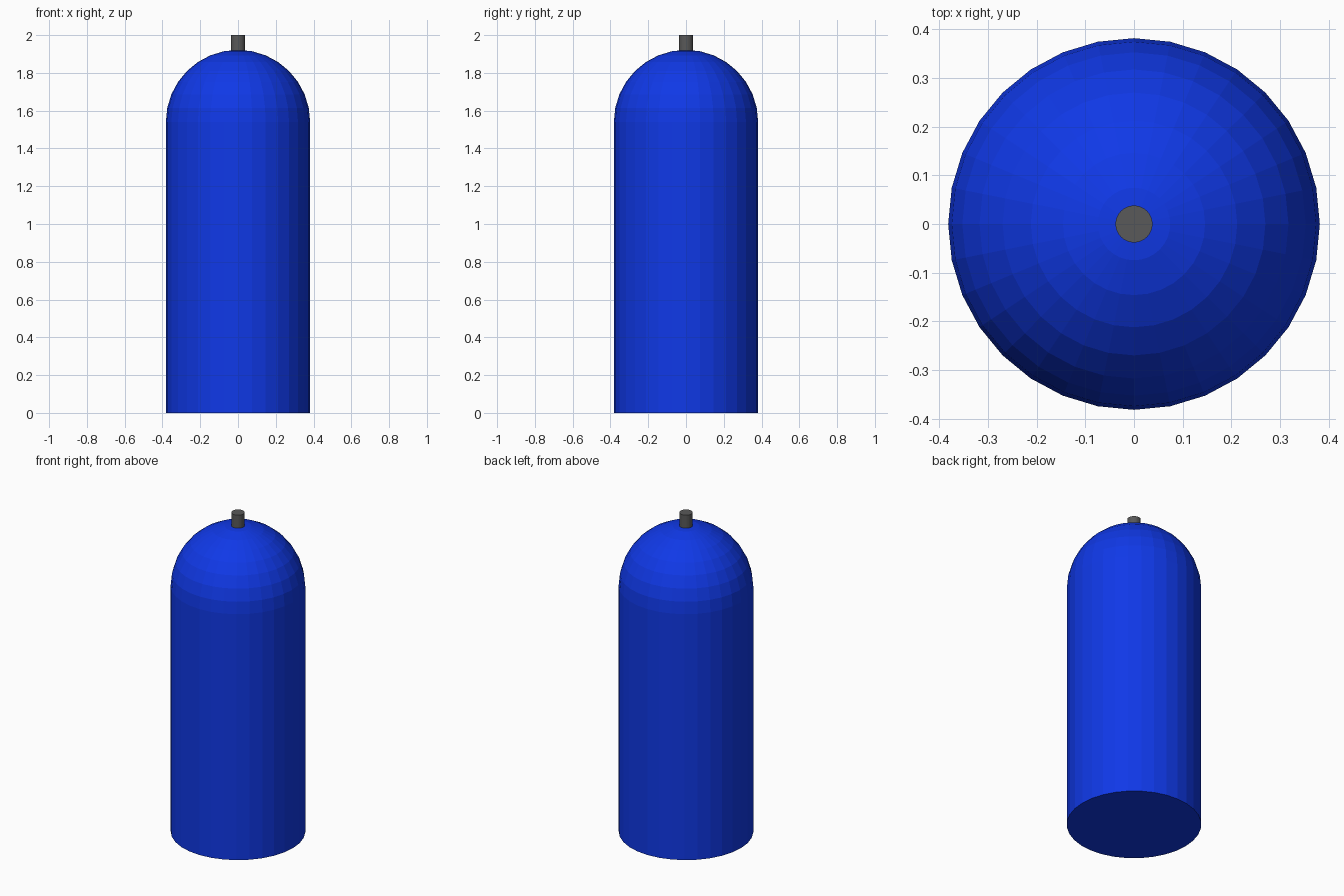
import bpy, bmesh, math

if "Cube" in bpy.data.objects:
    bpy.data.objects.remove(bpy.data.objects["Cube"])

SIDES = 32
RADIUS = 0.382
SHOULDER = 1.54   # height where the dome begins


def material(name, rgb):
    mat = bpy.data.materials.new(name)
    mat.diffuse_color = (*rgb, 1.0)
    mat.use_nodes = True
    mat.node_tree.nodes["Principled BSDF"].inputs["Base Color"].default_value = mat.diffuse_color
    return mat


def lathe(name, profile, mat):
    """Revolve (radius, z) points around z; flat faces, capped ends."""
    bm = bmesh.new()
    rings = []
    for r, z in profile:
        if r < 1e-6:
            rings.append([bm.verts.new((0, 0, z))])
        else:
            rings.append([bm.verts.new((r * math.cos(a), r * math.sin(a), z))
                          for a in (2 * math.pi * i / SIDES for i in range(SIDES))])
    for low, high in zip(rings, rings[1:]):
        for i in range(SIDES):
            j = (i + 1) % SIDES
            if len(high) == 1:
                bm.faces.new((low[i], low[j], high[0]))
            else:
                bm.faces.new((low[i], low[j], high[j], high[i]))
    # Flat end caps
    bm.faces.new(rings[0][::-1])
    if len(rings[-1]) > 1:
        bm.faces.new(rings[-1])
    mesh = bpy.data.meshes.new(name)
    bm.to_mesh(mesh)
    bm.free()
    mesh.materials.append(mat)
    obj = bpy.data.objects.new(name, mesh)
    bpy.context.collection.objects.link(obj)
    return obj


# Tank: straight wall with a hemispherical dome
dome = [(RADIUS * math.cos(a), SHOULDER + RADIUS * math.sin(a))
        for a in (math.pi / 2 * k / 8 for k in range(9))]
lathe("tank_body", [(RADIUS, 0.0)] + dome, material("blue_paint", (0.005, 0.04, 0.8)))

# Valve stem on top
lathe("valve_stem", [(0.038, 1.86), (0.038, 2.0)], material("dark_grey", (0.1, 0.1, 0.1)))
